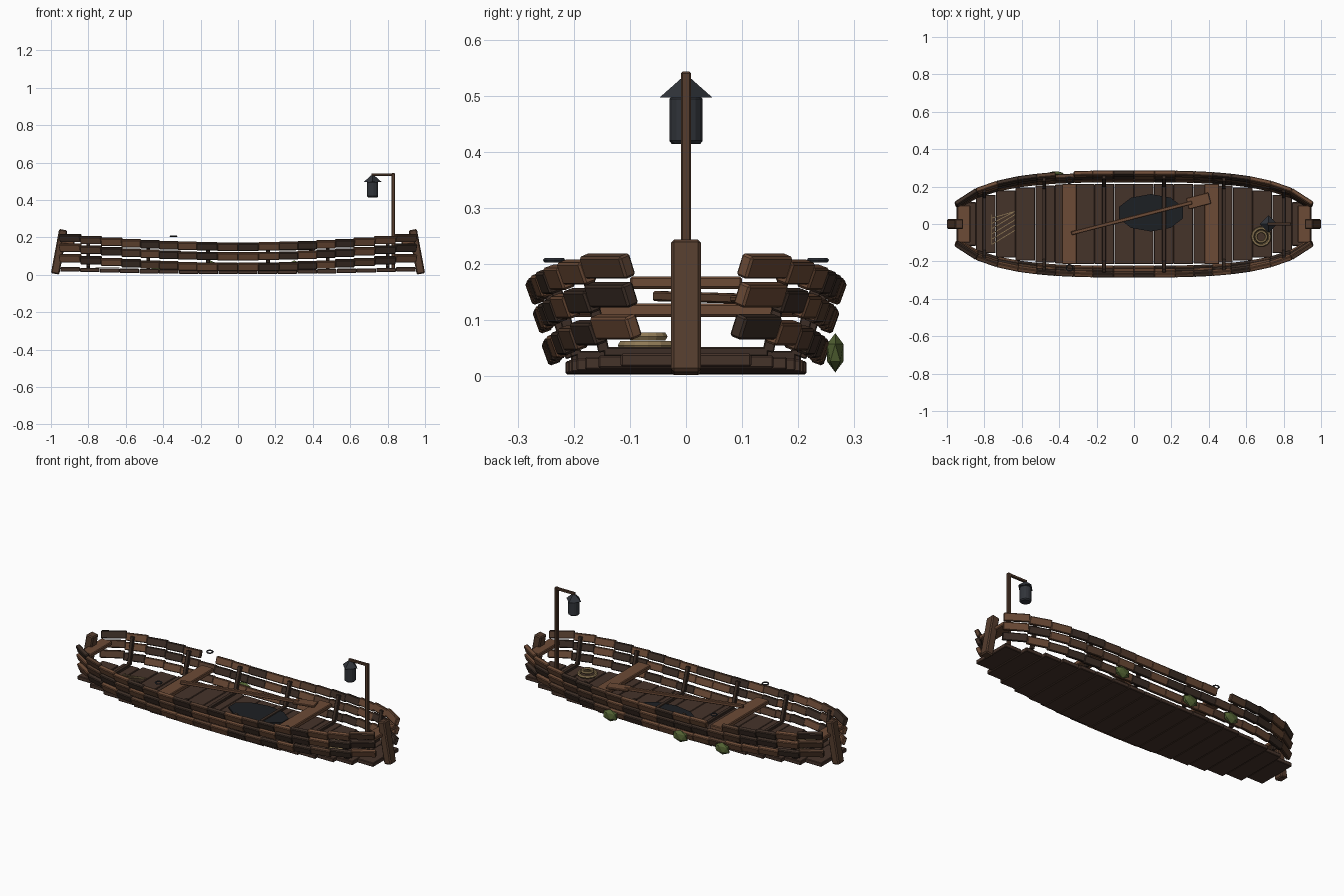
import bpy, bmesh, math, random
from mathutils import Matrix, Vector

if "Cube" in bpy.data.objects:
    bpy.data.objects.remove(bpy.data.objects["Cube"])

random.seed(4)


def material(name, r, g, b):
    m = bpy.data.materials.new(name)
    m.diffuse_color = (r, g, b, 1)
    m.use_nodes = True
    m.node_tree.nodes["Principled BSDF"].inputs["Base Color"].default_value = m.diffuse_color
    return m


LIGHT = material("light_wood", 0.15, 0.07, 0.037)
MID = material("mid_wood", 0.09, 0.046, 0.027)
DARK = material("dark_wood", 0.045, 0.027, 0.019)
FLOOR = material("floor_wood", 0.06, 0.033, 0.023)
IRON = material("iron", 0.03, 0.034, 0.042)
ROPE = material("rope", 0.27, 0.19, 0.09)
MOSS = material("moss", 0.09, 0.13, 0.035)
WATER = material("bilge_water", 0.012, 0.014, 0.017)


def finish(name, bm, mat, matrix=Matrix(), bevel=0):
    bmesh.ops.transform(bm, matrix=matrix, verts=bm.verts)
    me = bpy.data.meshes.new(name)
    bm.to_mesh(me)
    bm.free()
    me.materials.append(mat)
    ob = bpy.data.objects.new(name, me)
    bpy.context.collection.objects.link(ob)
    if bevel:
        mod = ob.modifiers.new("bevel", "BEVEL")
        mod.width, mod.segments = bevel, 1
    return ob


def box(name, loc, size, mat, rot=Matrix(), bevel=0.004):
    bm = bmesh.new()
    bmesh.ops.create_cube(bm, size=1)
    scale = Matrix.Diagonal((*size, 1))
    return finish(name, bm, mat, Matrix.Translation(loc) @ rot @ scale, bevel)


def beam(name, p, q, w, d, mat, bevel=0.003):
    p, q = Vector(p), Vector(q)
    rot = (q - p).to_track_quat('X', 'Z').to_matrix().to_4x4()
    return box(name, (p + q) / 2, ((q - p).length, w, d), mat, rot, bevel)


def cone(name, loc, r1, r2, h, n, mat, rot=Matrix(), bevel=0):
    bm = bmesh.new()
    bmesh.ops.create_cone(bm, cap_ends=True, segments=n, radius1=r1, radius2=r2, depth=h)
    return finish(name, bm, mat, Matrix.Translation(loc) @ rot, bevel)


def ring(name, loc, major, minor, mat, n=14, m=6):
    bpy.ops.mesh.primitive_torus_add(location=loc, major_radius=major, minor_radius=minor,
                                     major_segments=n, minor_segments=m)
    ob = bpy.context.object
    ob.name = name
    ob.data.materials.append(mat)


def outline(x):
    # hull half-width factor along the length
    return max(0, 1 - abs(x) ** 3.2) ** 0.5


def rise(x):
    return (x / 0.9) ** 2


# floor planks laid across the hull
count = 18
for i in range(count):
    x = -0.95 + 1.9 * (i + 0.5) / count
    box("floor_plank", (x, 0, 0.015 + 0.014 * rise(x)),
        (1.9 / count - 0.001, 0.43 * outline(x), 0.023), FLOOR, bevel=0.003)

# side planks: three flared rows on each side, one top plank missing
half = [0.11, 0.22, 0.32, 0.42, 0.52, 0.62, 0.73, 0.84, 0.95]
edges = [-e for e in reversed(half)] + [0] + half
rows = [(0.240, 0.042), (0.256, 0.099), (0.269, 0.150)]
for side in (1, -1):
    for r, (w, z) in enumerate(rows):
        for i, (a, b) in enumerate(zip(edges, edges[1:])):
            if side == 1 and r == 2 and a == -0.42:
                continue
            p = Vector((a, side * w * outline(a), 0))
            q = Vector((b, side * w * outline(b), 0))
            x = (a + b) / 2
            rot = Matrix.Rotation(math.atan2(q.y - p.y, b - a), 4, 'Z') @ \
                Matrix.Rotation(-side * math.radians(20), 4, 'X')
            loc = (p + q) / 2 + Vector((0, 0, z + 0.047 * rise(x)))
            box("side_plank", loc, ((q - p).length + 0.004, 0.024, 0.042),
                random.choice((LIGHT, MID, DARK, LIGHT)), rot)

# ribs: floor bar and two uprights each
for x in (-0.8, -0.48, -0.16, 0.16, 0.48, 0.8):
    f, u = outline(x), rise(x)
    z = 0.033 + 0.014 * u
    box("rib_floor", (x, 0, z), (0.02, 0.41 * f, 0.016), DARK, bevel=0.002)
    for s in (1, -1):
        beam("rib_upright", (x, s * 0.205 * f, z), (x, s * 0.25 * f, 0.165 + 0.04 * u),
             0.02, 0.02, DARK, 0.002)

# stem and stern posts, end boards
for s in (1, -1):
    box("end_post", (s * 0.956, 0, 0.123), (0.045, 0.054, 0.24), MID,
        Matrix.Rotation(-s * math.radians(10.5), 4, 'Y'), 0.006)
    box("end_board", (s * 0.91, 0, 0.167), (0.07, 0.2, 0.022), LIGHT)

# seats
for x in (-0.345, 0.415):
    box("seat", (x, 0, 0.118), (0.08, 0.43, 0.024), LIGHT)

# oar resting on the seats
beam("oar_shaft", (-0.335, -0.05, 0.143), (0.31, 0.115, 0.138), 0.02, 0.018, LIGHT)
beam("oar_blade", (0.285, 0.108, 0.138), (0.405, 0.139, 0.137), 0.062, 0.012, LIGHT)

# oarlock rings
for s in (1, -1):
    ring("oarlock", (-0.345, s * 0.235, 0.207), 0.017, 0.004, IRON, 10, 5)

# bilge water puddle
cone("puddle", (0, 0, 0), 1, 1, 1, 10, WATER,
     Matrix.Translation((0.09, 0.06, 0.033)) @ Matrix.Diagonal((0.18, 0.1, 0.008, 1)))

# coiled rope
ring("rope_coil", (0.68, -0.068, 0.055), 0.046, 0.009, ROPE)
ring("rope_coil_top", (0.68, -0.068, 0.071), 0.028, 0.008, ROPE)

# net scrap
beam("net_edge", (-0.76, -0.11, 0.04), (-0.76, 0.05, 0.04), 0.004, 0.004, ROPE, 0)
for i in range(6):
    y = -0.108 + 0.028 * i
    beam("net_strand", (-0.758, y, 0.04), (-0.635, min(y + 0.075, 0.068), 0.04),
         0.004, 0.004, ROPE, 0)

# lantern pole and hanging lantern
box("lantern_pole", (0.83, 0, 0.288), (0.018, 0.018, 0.51), MID, bevel=0.003)
box("lantern_arm", (0.775, 0, 0.535), (0.125, 0.014, 0.014), MID, bevel=0.002)
cone("lantern_body", (0.72, 0, 0.457), 0.032, 0.032, 0.086, 8, IRON, bevel=0.006)
cone("lantern_roof", (0.72, 0, 0.516), 0.047, 0.004, 0.038, 4, IRON)

# moss clumps on the back side
for x in (-0.42, -0.15, 0.3):
    bm = bmesh.new()
    bmesh.ops.create_icosphere(bm, subdivisions=1, radius=1)
    finish("moss", bm, MOSS, Matrix.Translation((x, 0.266, 0.042)) @
           Matrix.Diagonal((0.05, 0.017, 0.035, 1)))
